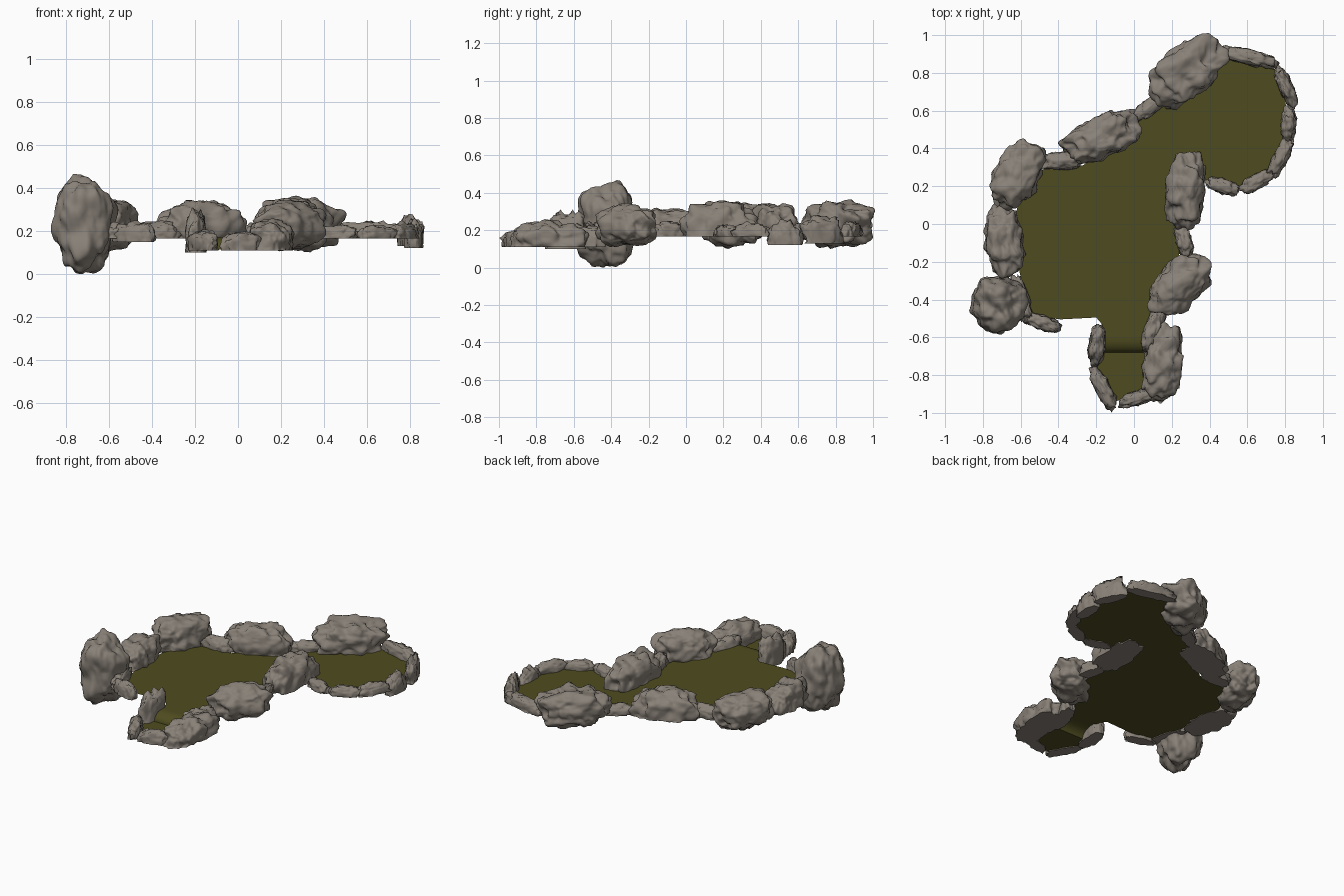
import bpy, bmesh, math
from mathutils import Vector, noise


def material(name, rgb):
    m = bpy.data.materials.new(name)
    m.diffuse_color = (*rgb, 1)
    return m


STONE = material("warm grey stone", (0.25, 0.22, 0.187))
WATER = material("olive water", (0.078, 0.072, 0.014))


def add_object(name, bm, mat):
    mesh = bpy.data.meshes.new(name)
    bm.to_mesh(mesh)
    bm.free()
    mesh.materials.append(mat)
    ob = bpy.data.objects.new(name, mesh)
    bpy.context.collection.objects.link(ob)
    return ob


def rock(name, seed, a, b, width, z0, z1, flat, rough):
    """Lumpy stone lying from a to b, fitted to a width and height range."""
    a, b = Vector(a), Vector(b)
    length, mid = (b - a).length, (a + b) / 2
    ang = math.atan2(b.y - a.y, b.x - a.x)
    shift = Vector((seed * 7.31, seed * 3.77, seed * 5.13))
    stretch = length / width
    bm = bmesh.new()
    bmesh.ops.create_icosphere(bm, subdivisions=5 if rough < 0.1 else 4, radius=1)
    for v in bm.verts:
        n = v.co.normalized()
        p = Vector([math.copysign(abs(c) ** 0.78, c) for c in n])   # blocky ball
        q = Vector((p.x * stretch, p.y, p.z))
        r = 1 + 0.24 * noise.noise(q * 1.2 + shift) \
              + 0.15 * noise.noise(q * 2.4 + shift) \
              + rough * noise.noise(q * 5.0 + shift)
        p *= r
        if flat:
            p.z = max(p.z, -0.3)                                    # cut-off base
        v.co = p
    lo = [min(v.co[i] for v in bm.verts) for i in range(3)]
    hi = [max(v.co[i] for v in bm.verts) for i in range(3)]
    ca, sa = math.cos(ang), math.sin(ang)
    for v in bm.verts:
        t = [(v.co[i] - lo[i]) / (hi[i] - lo[i]) for i in range(3)]
        x, y = (t[0] - 0.5) * length, (t[1] - 0.5) * width
        v.co = (mid.x + x * ca - y * sa, mid.y + x * sa + y * ca, z0 + t[2] * (z1 - z0))
    for f in bm.faces:
        f.smooth = not (flat and all(v.co.z < z0 + 1e-4 for v in f.verts))
    add_object(name, bm, STONE)


# Large boulders: ends of the long axis, width, bottom, top, flat base
boulders = [
    ((0.10, 0.65), (0.46, 0.97), 0.29, 0.10, 0.365, False),
    ((-0.37, 0.36), (0.04, 0.56), 0.23, 0.165, 0.345, True),
    ((-0.71, 0.07), (-0.53, 0.43), 0.26, 0.10, 0.36, False),
    ((-0.71, 0.11), (-0.67, -0.29), 0.22, 0.165, 0.32, True),
    ((-0.87, -0.42), (-0.56, -0.44), 0.31, 0.0, 0.467, False),
    ((0.24, -0.03), (0.30, 0.39), 0.22, 0.165, 0.355, True),
    ((0.09, -0.47), (0.39, -0.18), 0.26, 0.11, 0.345, False),
    ((0.13, -0.95), (0.17, -0.52), 0.22, 0.11, 0.26, True),
]
for i, row in enumerate(boulders):
    rock(f"boulder_{i + 1}", i + 1, *row, 0.06)

# Small edging stones: ends, width, bottom, top
edging = [
    ((0.43, 0.925), (0.77, 0.845), 0.09, 0.165, 0.25),
    ((0.75, 0.84), (0.855, 0.61), 0.09, 0.13, 0.28),
    ((0.82, 0.63), (0.82, 0.43), 0.09, 0.12, 0.26),
    ((0.83, 0.46), (0.72, 0.24), 0.09, 0.165, 0.25),
    ((0.74, 0.28), (0.56, 0.17), 0.09, 0.165, 0.23),
    ((0.37, 0.23), (0.56, 0.17), 0.09, 0.165, 0.23),
    ((0.24, 0.0), (0.29, -0.18), 0.09, 0.165, 0.25),
    ((-0.01, 0.55), (0.18, 0.69), 0.09, 0.165, 0.24),
    ((-0.49, 0.335), (-0.26, 0.335), 0.10, 0.165, 0.25),
    ((-0.63, -0.26), (-0.56, -0.53), 0.09, 0.165, 0.25),
    ((-0.59, -0.49), (-0.385, -0.555), 0.085, 0.15, 0.25),
    ((0.15, -0.42), (0.05, -0.69), 0.10, 0.11, 0.24),
    ((-0.18, -0.53), (-0.21, -0.76), 0.10, 0.10, 0.31),
    ((-0.23, -0.74), (-0.10, -0.99), 0.09, 0.11, 0.21),
    ((-0.09, -0.96), (0.11, -0.89), 0.085, 0.11, 0.20),
]
for i, row in enumerate(edging):
    rock(f"edging_stone_{i + 1}", i + 21, *row, True, 0.13)


def water_sheet(name, outline, z):
    bm = bmesh.new()
    bm.faces.new([bm.verts.new((x, y, z)) for x, y in outline])
    bm.normal_update()
    for f in bm.faces:
        if f.normal.z < 0:
            f.normal_flip()
    add_object(name, bm, WATER)


UP, LOW = 0.17, 0.115

# Upper pond surface
water_sheet("upper_pond", [
    (-0.2, -0.495), (-0.17, -0.53), (-0.17, -0.6), (0.05, -0.6), (0.1, -0.5),
    (0.15, -0.38), (0.22, -0.25), (0.25, -0.1), (0.22, 0.02), (0.22, 0.28),
    (0.3, 0.35), (0.36, 0.24), (0.56, 0.18), (0.66, 0.22), (0.77, 0.34),
    (0.81, 0.5), (0.8, 0.7), (0.74, 0.83), (0.6, 0.87), (0.45, 0.91),
    (0.3, 0.8), (0.1, 0.62), (0, 0.52), (-0.15, 0.41), (-0.27, 0.31),
    (-0.46, 0.31), (-0.56, 0.2), (-0.62, 0.08), (-0.64, -0.1), (-0.6, -0.28),
    (-0.61, -0.42), (-0.56, -0.48), (-0.39, -0.505)], UP)

# Lower basin surface
water_sheet("lower_basin", [
    (-0.16, -0.68), (-0.2, -0.77), (-0.11, -0.94), (0, -0.92), (0.1, -0.88),
    (0.12, -0.75), (0.05, -0.68)], LOW)

# Small curved cascade joining the two levels
bm = bmesh.new()
rows = []
for i in range(9):
    t = math.radians(90 * i / 8)
    y, z = -0.6 - 0.08 * math.sin(t), LOW + (UP - LOW) * math.cos(t)
    rows.append([bm.verts.new((x, y, z)) for x in (-0.17, 0.05)])
for r, s in zip(rows, rows[1:]):
    bm.faces.new((r[0], s[0], s[1], r[1])).smooth = True
add_object("cascade", bm, WATER)
